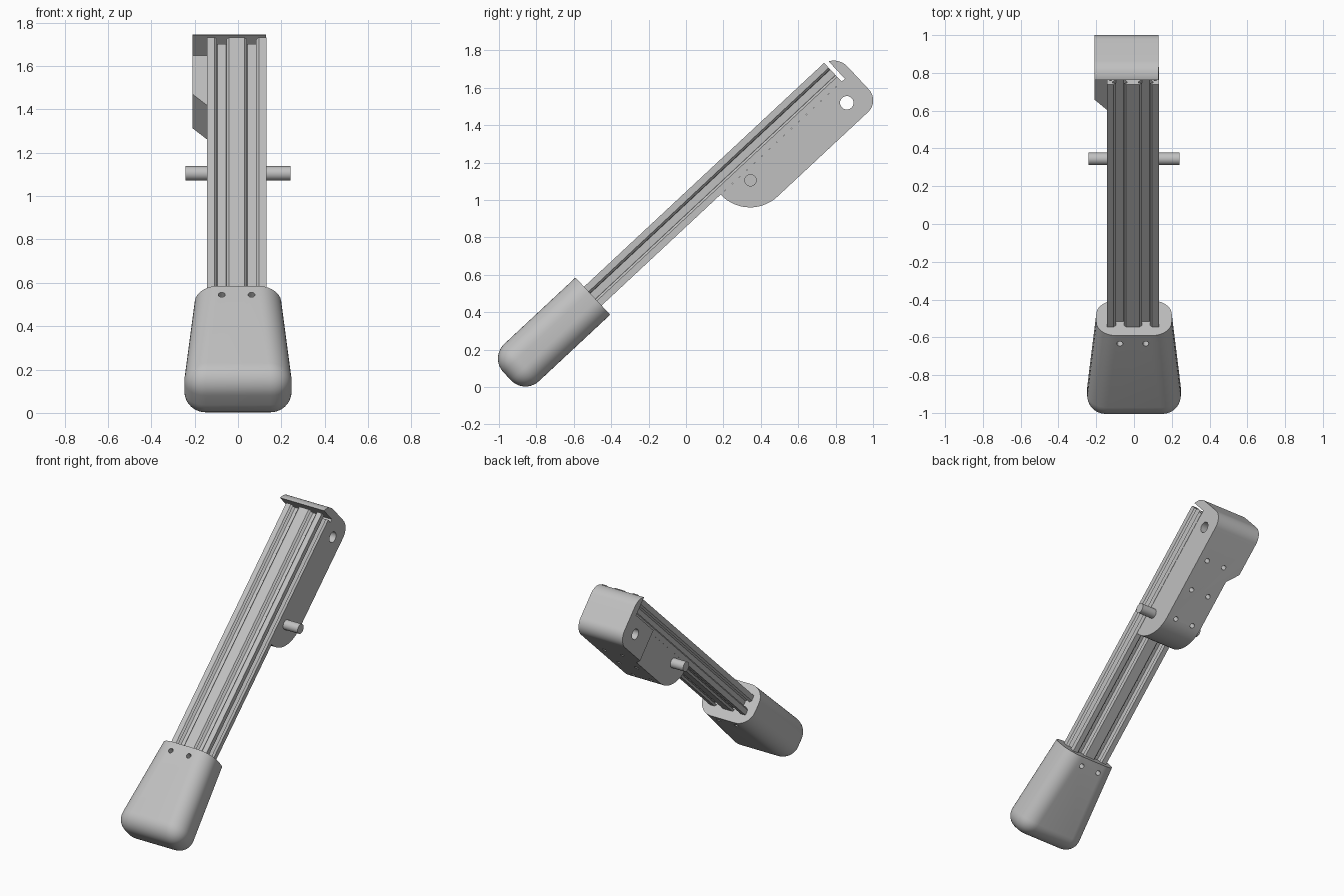
import bpy, bmesh, math
from mathutils import Matrix, Vector

cube = bpy.data.objects.get("Cube")
if cube:
    bpy.data.objects.remove(cube, do_unlink=True)

grey = bpy.data.materials.new("plain grey")
grey.use_nodes = True
colour = (0.53, 0.53, 0.53, 1)
grey.diffuse_color = colour
grey.node_tree.nodes["Principled BSDF"].inputs["Base Color"].default_value = colour

# Parts are laid out flat (x across, y along the bar, z through it), then tilted
TILT = Matrix.Rotation(math.radians(43), 4, 'X')
MID = 0.695


def finish(name, bm):
    bmesh.ops.recalc_face_normals(bm, faces=bm.faces[:])
    mesh = bpy.data.meshes.new(name)
    bm.to_mesh(mesh)
    bm.free()
    mesh.materials.append(grey)
    ob = bpy.data.objects.new(name, mesh)
    bpy.context.collection.objects.link(ob)
    return ob


def prism(name, points, sweep):
    """Extrude a closed outline of 3D points along a vector."""
    bm = bmesh.new()
    face = bm.faces.new([bm.verts.new(p) for p in points])
    out = bmesh.ops.extrude_face_region(bm, geom=[face])
    moved = [g for g in out["geom"] if isinstance(g, bmesh.types.BMVert)]
    bmesh.ops.translate(bm, verts=moved, vec=sweep)
    return finish(name, bm)


def rod(name, centre, radius, length, axis):
    bm = bmesh.new()
    turn = Matrix.Rotation(math.pi / 2, 4, 'Y') if axis == 'X' else Matrix()
    bmesh.ops.create_cone(bm, cap_ends=True, segments=32, radius1=radius, radius2=radius,
                          depth=length, matrix=Matrix.Translation(centre) @ turn)
    return finish(name, bm)


def cut(ob, cutter):
    mod = ob.modifiers.new("cut", 'BOOLEAN')
    mod.operation = 'DIFFERENCE'
    mod.solver = 'EXACT'
    mod.object = cutter
    with bpy.context.temp_override(object=ob, active_object=ob):
        bpy.ops.object.modifier_apply(modifier=mod.name)
    bpy.data.objects.remove(cutter, do_unlink=True)


def arc(cy, cz, r, start, end, steps=14):
    angles = [math.radians(start + (end - start) * i / steps) for i in range(steps + 1)]
    return [(cy + r * math.cos(a), cz + r * math.sin(a)) for a in angles]


# Slotted bar: each side has V slots opening into a wider cavity
UNIT = 0.1375
SLOT = [(-0.033, 0), (-0.021, 0.0125), (-0.038, 0.0125), (-0.038, 0.023), (-0.02, 0.042)]
SLOT += [(-a, d) for a, d in reversed(SLOT)]


def bar_side(centre, along, inward, offsets):
    return [Vector(centre) + Vector(along) * (o + a) + Vector(inward) * d
            for o in offsets for a, d in SLOT]


h, pair = UNIT / 2, (-UNIT / 2, UNIT / 2)
corner = [Vector((sx * UNIT, sz * h)) for sx, sz in ((-1, 1), (1, 1), (1, -1), (-1, -1))]
outline = ([corner[0]] + bar_side((0, h), (1, 0), (0, -1), pair)
           + [corner[1]] + bar_side((UNIT, 0), (0, -1), (-1, 0), (0,))
           + [corner[2]] + bar_side((0, -h), (-1, 0), (0, 1), pair)
           + [corner[3]] + bar_side((-UNIT, 0), (0, 1), (1, 0), (0,)))
bar = prism("slotted_bar", [(p.x - 0.006, -0.1, p.y + MID) for p in outline], (0, 1.822, 0))

# Tapered handle, rounded everywhere except its flat upper end
bm = bmesh.new()
bmesh.ops.create_cube(bm, size=1)
for v in bm.verts:
    upper = v.co.y > 0
    v.co = (math.copysign(0.2 if upper else 0.257, v.co.x),
            -0.033 if upper else -0.66,
            MID + math.copysign(0.136, v.co.z))
edges = [e for e in bm.edges if min(v.co.y for v in e.verts) < -0.5]
bmesh.ops.bevel(bm, geom=edges, offset=0.106, offset_type='OFFSET', segments=10,
                profile=0.5, affect='EDGES', clamp_overlap=True)
handle = finish("handle", bm)
HOLE_X = (-0.075, 0.0625)
for x in HOLE_X:
    for side in (-1, 1):
        cut(handle, rod("drill", (x, -0.092, MID + side * 0.136), 0.016, 0.13, 'Z'))

# Bracket: rounded plate under the bar with a hook behind the bar's end
LOW, SEAT = 0.411, 0.626
profile = (arc(1.052, SEAT, SEAT - LOW, 180, 270)
           + arc(1.714, LOW + 0.086, 0.086, 270, 360)
           + arc(1.70, 0.664, 0.1, 0, 63)
           + [(1.745, SEAT)])
bracket = prism("bracket", [(-0.21, y, z) for y, z in profile], (0.34, 0, 0))
notch = [(-0.4, 0.7), (-0.1435, 0.7), (-0.1435, 1.41), (-0.21, 1.485), (-0.4, 1.70)]
cut(bracket, prism("notch", [(x, y, 0.3) for x, y in notch], (0, 0, 0.6)))
cut(bracket, rod("pivot_hole", (0, 1.665, 0.525), 0.036, 1, 'X'))
for y in (1.06, 1.275, 1.49):
    for x in HOLE_X:
        cut(bracket, rod("drill", (x, y, LOW), 0.016, 0.3, 'Z'))

# Cross pin
pin = rod("cross_pin", (0, 1.006, 0.573), 0.033, 0.484, 'X')

# Tilt everything and smooth the rounded surfaces
for ob in (bar, handle, bracket, pin):
    ob.data.transform(TILT)
    for other in bpy.context.selected_objects:
        other.select_set(False)
    ob.select_set(True)
    bpy.context.view_layer.objects.active = ob
    bpy.ops.object.shade_smooth_by_angle(angle=math.radians(30))
